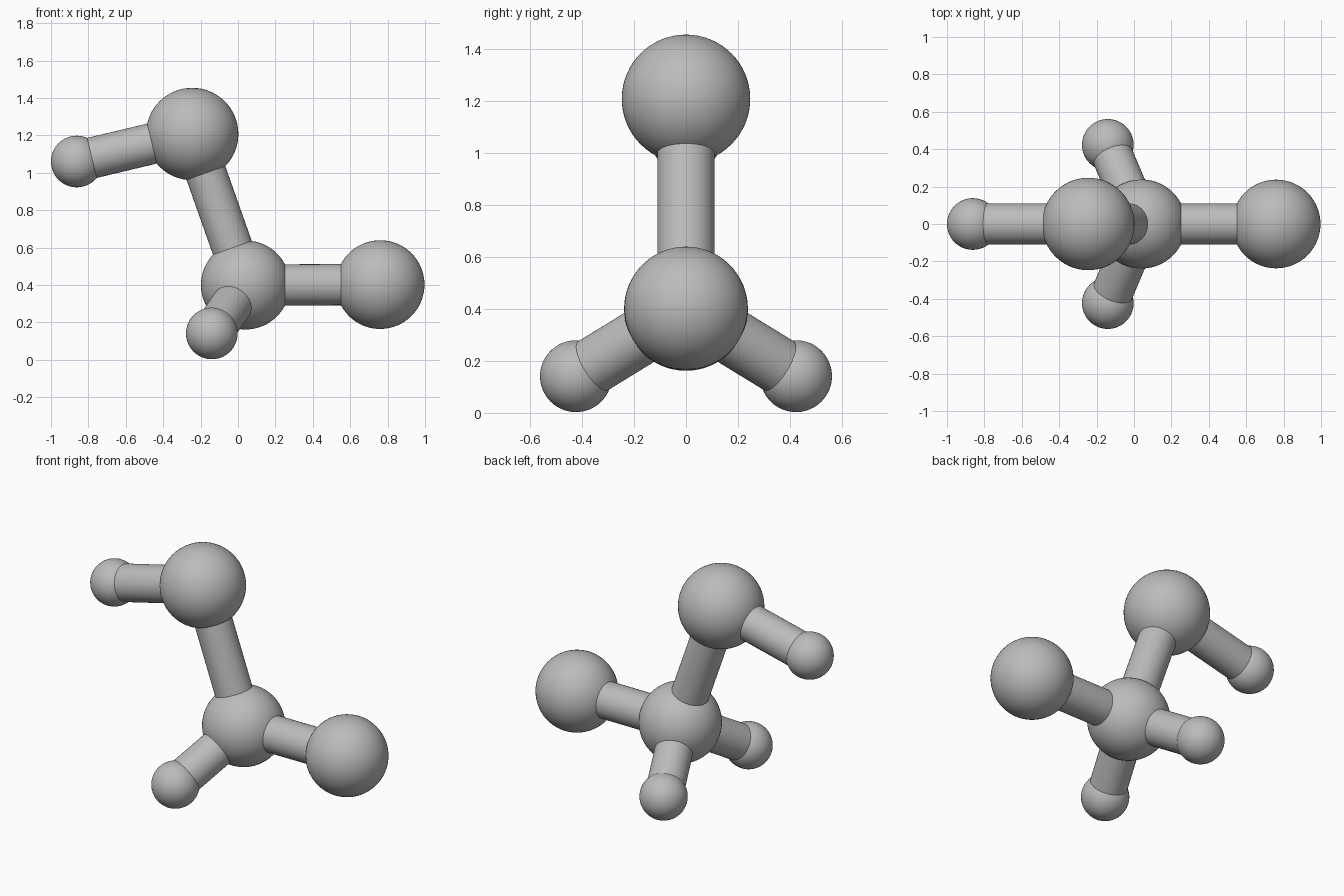
import bpy
import math
from mathutils import Vector

if "Cube" in bpy.data.objects:
    bpy.data.objects.remove(bpy.data.objects["Cube"])

grey = bpy.data.materials.new("plain_grey")
grey.use_nodes = True
colour = (0.5, 0.5, 0.5, 1)
grey.diffuse_color = colour
grey.node_tree.nodes["Principled BSDF"].inputs["Base Color"].default_value = colour

ROD_RADIUS = 0.11


def finish(name):
    obj = bpy.context.object
    obj.name = name
    obj.data.materials.append(grey)
    bpy.ops.object.shade_smooth_by_angle(angle=math.radians(40))


def ball(name, centre, radius):
    bpy.ops.mesh.primitive_uv_sphere_add(
        segments=64, ring_count=32, radius=radius, location=centre)
    finish(name)


def rod(name, start, end):
    start, end = Vector(start), Vector(end)
    axis = end - start
    bpy.ops.mesh.primitive_cylinder_add(
        vertices=64, radius=ROD_RADIUS, depth=axis.length,
        location=(start + end) / 2,
        rotation=axis.to_track_quat("Z", "Y").to_euler())
    finish(name)


# Balls: name -> centre and radius
balls = {
    "centre": ((0.04, 0, 0.4), 0.238),
    "side": ((0.76, 0, 0.402), 0.237),
    "top": ((-0.245, 0, 1.207), 0.247),
    "tip": ((-0.862, 0, 1.06), 0.138),
    "front_foot": ((-0.14, -0.423, 0.141), 0.138),
    "back_foot": ((-0.14, 0.423, 0.141), 0.138),
}
for name, (centre, radius) in balls.items():
    ball(name + "_ball", centre, radius)

# Rods joining the balls
links = [("centre", "side"), ("centre", "top"), ("top", "tip"),
         ("centre", "front_foot"), ("centre", "back_foot")]
for first, second in links:
    rod(f"{first}_to_{second}_rod", balls[first][0], balls[second][0])
